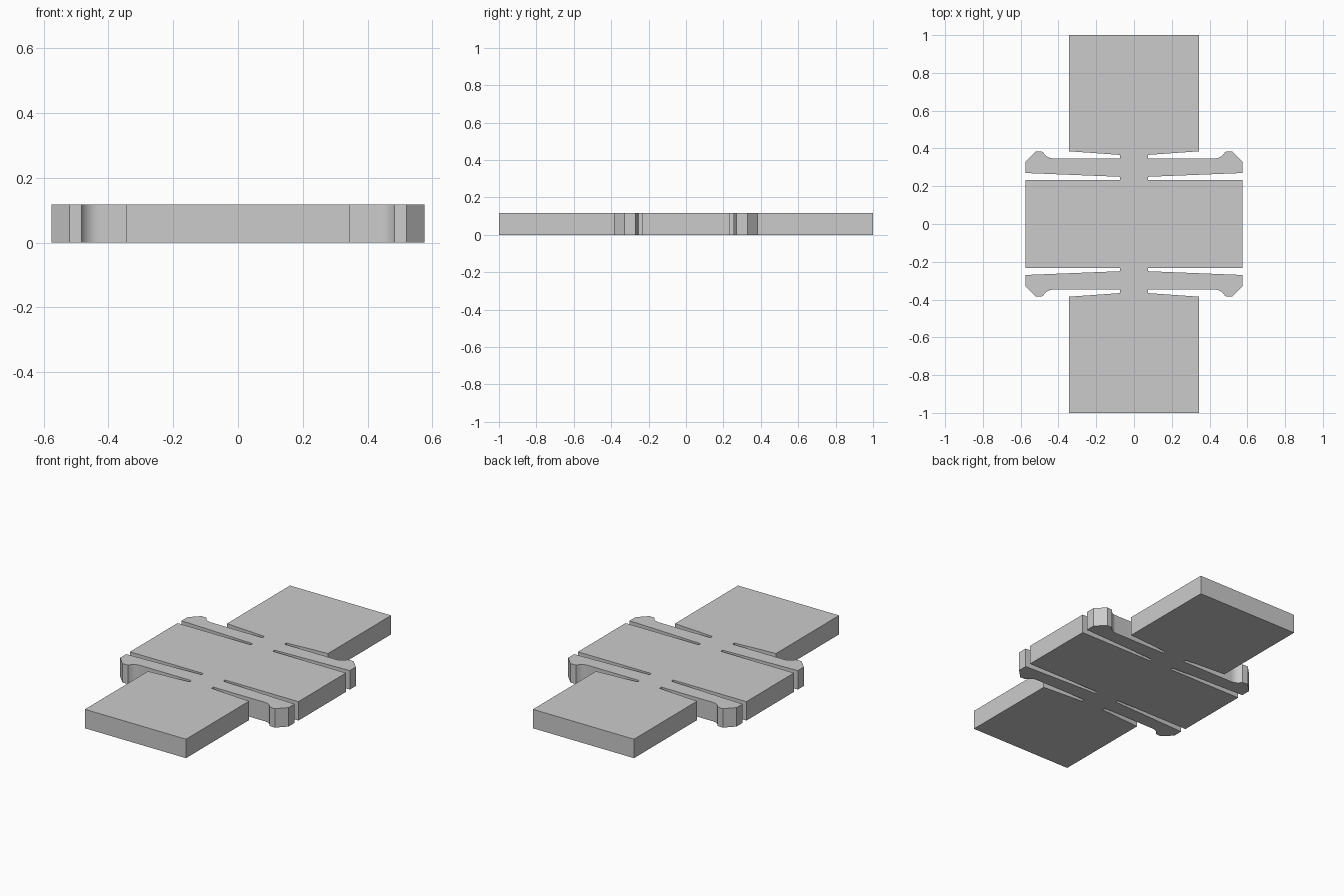
import bpy, bmesh, math

cube = bpy.data.objects.get("Cube")
if cube:
    bpy.data.objects.remove(cube, do_unlink=True)

HEIGHT = 0.117

# One flat grey for the whole plate
grey = bpy.data.materials.new("light grey")
grey.use_nodes = True
colour = (0.6, 0.6, 0.6, 1)
grey.diffuse_color = colour
grey.node_tree.nodes["Principled BSDF"].inputs["Base Color"].default_value = colour

# Concave fillet between the hook at the arm tip and the arm's straight edge
radius, centre_x, arm_y = 0.061, 0.427, 0.347
fillet = []
for i in range(8, -1, -1):
    a = math.radians(65) * i / 8
    fillet.append((centre_x + radius * math.sin(a),
                   arm_y + radius * (1 - math.cos(a))))

# Quarter outline: wide body, slot, hooked arm, tapered slot, end tab
quarter = [(0.575, 0.232), (0.075, 0.232), (0.075, 0.25),
           (0.575, 0.27), (0.575, 0.328), (0.52, 0.384)]
quarter += fillet
quarter += [(0.075, arm_y), (0.075, 0.366), (0.345, 0.385), (0.345, 1.0)]

# Mirror the quarter to the full outline
half = quarter + [(-x, y) for x, y in reversed(quarter)]
outline = half + [(x, -y) for x, y in reversed(half)]

# Extrude the outline into the plate
bm = bmesh.new()
base = bm.faces.new([bm.verts.new((x, y, 0)) for x, y in outline])
result = bmesh.ops.extrude_face_region(bm, geom=[base], use_keep_orig=True)
top = [v for v in result["geom"] if isinstance(v, bmesh.types.BMVert)]
bmesh.ops.translate(bm, verts=top, vec=(0, 0, HEIGHT))
bmesh.ops.triangulate(bm, faces=[f for f in bm.faces if len(f.verts) > 4])
bmesh.ops.recalc_face_normals(bm, faces=bm.faces)

mesh = bpy.data.meshes.new("slotted_plate")
bm.to_mesh(mesh)
bm.free()
mesh.materials.append(grey)
plate = bpy.data.objects.new("slotted_plate", mesh)
bpy.context.collection.objects.link(plate)

# Smooth the fillets, keep the other edges sharp
bpy.ops.object.select_all(action="DESELECT")
plate.select_set(True)
bpy.context.view_layer.objects.active = plate
bpy.ops.object.shade_smooth_by_angle(angle=math.radians(20))
